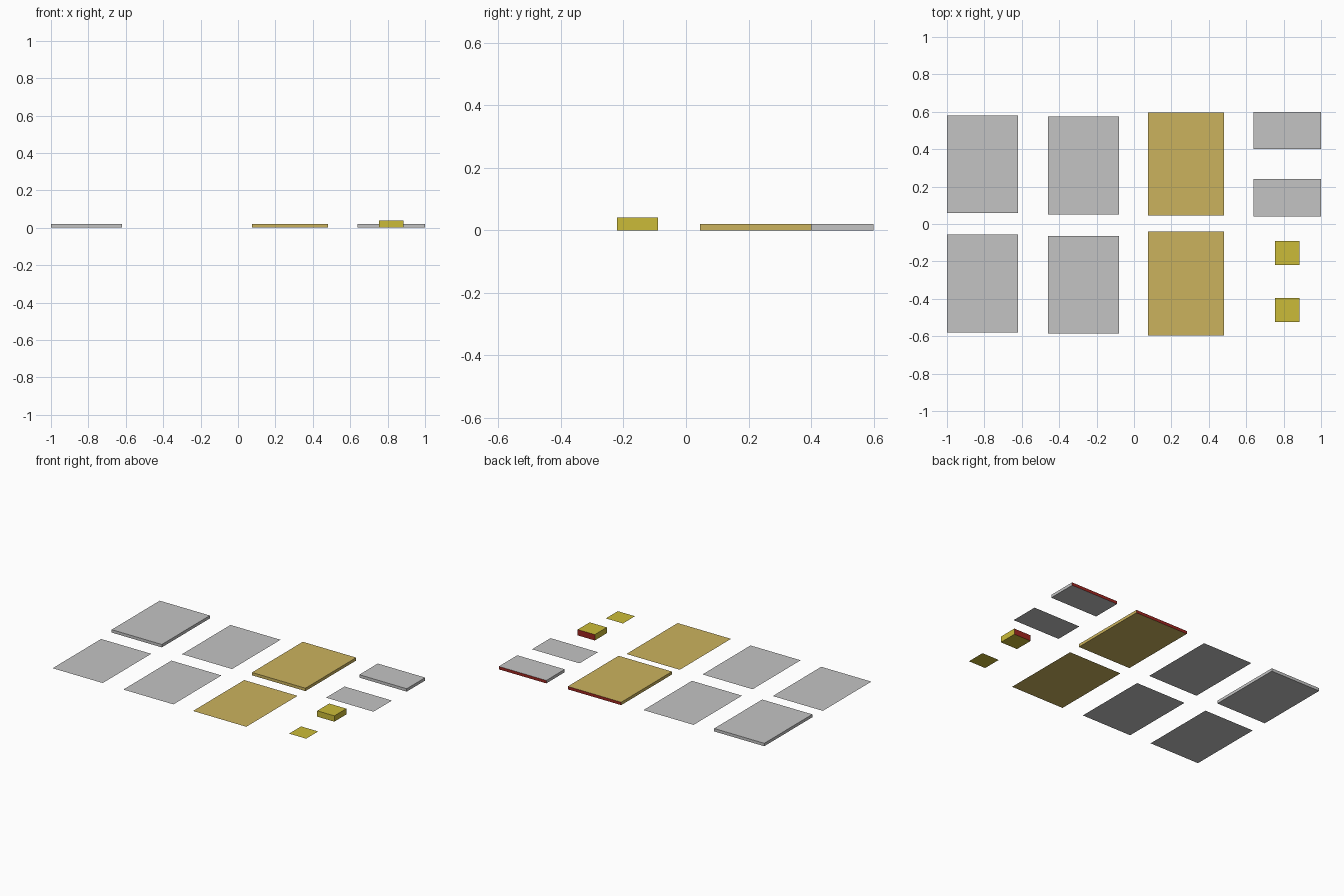
import bpy
import bmesh

cube = bpy.data.objects.get("Cube")
if cube:
    bpy.data.objects.remove(cube, do_unlink=True)


def material(name, rgb):
    mat = bpy.data.materials.new(name)
    mat.use_nodes = True
    color = (*rgb, 1.0)
    mat.diffuse_color = color
    mat.node_tree.nodes["Principled BSDF"].inputs["Base Color"].default_value = color
    return mat


GREY = material("light grey", (0.55, 0.55, 0.55))
GOLD = material("dull gold", (0.6, 0.45, 0.11))
YELLOW = material("mustard yellow", (0.6, 0.5, 0.04))
RED = material("dark red", (0.35, 0.02, 0.015))


def tile(name, mat, x, y, height=0.0, red_back=False):
    """Flat sheet on the ground, or a closed slab when it has a height."""
    bm = bmesh.new()
    corners = [(x[0], y[0]), (x[1], y[0]), (x[1], y[1]), (x[0], y[1])]
    sheet = bm.faces.new([bm.verts.new((a, b, 0)) for a, b in corners])
    if height:
        raised = bmesh.ops.extrude_face_region(bm, geom=[sheet], use_keep_orig=True)
        verts = [g for g in raised["geom"] if isinstance(g, bmesh.types.BMVert)]
        bmesh.ops.translate(bm, verts=verts, vec=(0, 0, height))
        bmesh.ops.recalc_face_normals(bm, faces=bm.faces)
    bm.normal_update()
    for face in bm.faces:
        face.material_index = int(red_back and face.normal.y > 0.9)
    mesh = bpy.data.meshes.new(name)
    bm.to_mesh(mesh)
    bm.free()
    mesh.materials.append(mat)
    if red_back:
        mesh.materials.append(RED)
    obj = bpy.data.objects.new(name, mesh)
    bpy.context.collection.objects.link(obj)


# Large grey panels in two columns
tile("grey_slab", GREY, (-1, -0.62), (0.06, 0.58), 0.02)
tile("grey_sheet_front", GREY, (-1, -0.62), (-0.58, -0.055))
tile("grey_sheet_middle_back", GREY, (-0.46, -0.08), (0.05, 0.575))
tile("grey_sheet_middle_front", GREY, (-0.46, -0.08), (-0.585, -0.065))

# Gold panels
tile("gold_slab", GOLD, (0.075, 0.48), (0.045, 0.595), 0.02, True)
tile("gold_sheet", GOLD, (0.075, 0.48), (-0.595, -0.04))

# Small grey panels
tile("small_grey_slab", GREY, (0.64, 1), (0.4, 0.6), 0.02, True)
tile("small_grey_sheet", GREY, (0.64, 1), (0.04, 0.24))

# Small yellow squares
tile("yellow_block", YELLOW, (0.755, 0.885), (-0.22, -0.09), 0.04, True)
tile("yellow_sheet", YELLOW, (0.755, 0.885), (-0.525, -0.395))
